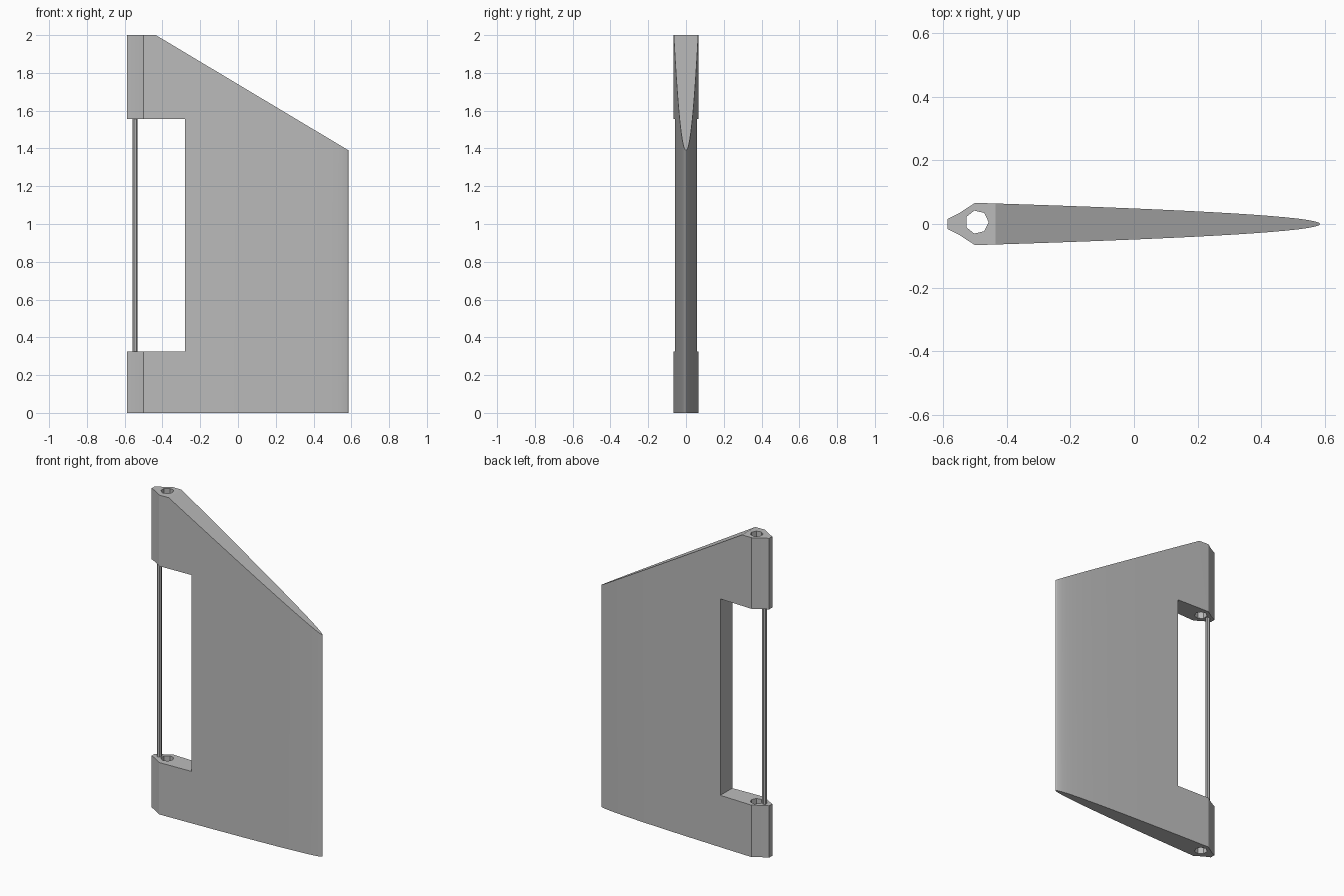
import bpy, bmesh, math
from mathutils import Vector

cube = bpy.data.objects.get("Cube")
if cube:
    bpy.data.objects.remove(cube, do_unlink=True)

grey = bpy.data.materials.new("plain grey")
grey.use_nodes = True
colour = (0.5, 0.5, 0.5, 1)
grey.diffuse_color = colour
grey.node_tree.nodes["Principled BSDF"].inputs["Base Color"].default_value = colour

TIP, SHOULDER, HALF = 0.585, -0.5, 0.0665
GAP_LOW, GAP_HIGH, GAP_BACK = 0.325, 1.555, -0.28


def prism(name, outline, z0, z1):
    """Extrude a flat outline from z0 to z1."""
    bm = bmesh.new()
    base = bm.faces.new([bm.verts.new((x, y, z0)) for x, y in outline])
    top = bmesh.ops.extrude_face_region(bm, geom=[base])["geom"]
    verts = [v for v in top if isinstance(v, bmesh.types.BMVert)]
    bmesh.ops.translate(bm, verts=verts, vec=(0, 0, z1 - z0))
    bmesh.ops.recalc_face_normals(bm, faces=bm.faces)
    mesh = bpy.data.meshes.new(name)
    bm.to_mesh(mesh)
    bm.free()
    ob = bpy.data.objects.new(name, mesh)
    bpy.context.collection.objects.link(ob)
    mesh.materials.append(grey)
    return ob


def ring(x, y, r, n):
    return [(x + r * math.cos(math.tau * i / n), y + r * math.sin(math.tau * i / n))
            for i in range(n)]


def cut(target, cutter):
    """Subtract the cutter, then delete it."""
    mod = target.modifiers.new("cut", "BOOLEAN")
    mod.operation, mod.solver, mod.object = "DIFFERENCE", "EXACT", cutter
    cutter.hide_render = True
    bpy.context.view_layer.objects.active = target
    bpy.ops.object.modifier_apply(modifier=mod.name)
    bpy.data.objects.remove(cutter, do_unlink=True)


# Fin section: blunt hinge nose, then a parabolic taper to the tip
side = [(-0.587, 0.0155), (-0.548, 0.035)]
steps = 16
for i in range(steps):
    s = 1 - i / steps
    side.append((TIP - (TIP - SHOULDER) * s * s, HALF * s))
outline = side + [(TIP, 0)] + [(x, -y) for x, y in reversed(side)]
fin = prism("fin", outline, 0, 2)

# Sloping top edge
bm = bmesh.new()
bm.from_mesh(fin.data)
start, end = Vector((-0.435, 0, 2)), Vector((TIP, 0, 1.39))
run = end - start
geom = bm.verts[:] + bm.edges[:] + bm.faces[:]
res = bmesh.ops.bisect_plane(bm, geom=geom, plane_co=start,
                             plane_no=(-run.z, 0, run.x), clear_outer=True)
rim = [e for e in bm.edges if e.is_boundary]
bmesh.ops.holes_fill(bm, edges=rim, sides=0)
bmesh.ops.recalc_face_normals(bm, faces=bm.faces)
bm.to_mesh(fin.data)
bm.free()

# Window in the hinge side, and the pin hole through both lugs
window = [(-1, -1), (GAP_BACK, -1), (GAP_BACK, 1), (-1, 1)]
cut(fin, prism("window_cutter", window, GAP_LOW, GAP_HIGH))
cut(fin, prism("hole_cutter", ring(-0.494, 0.006, 0.037, 7), -0.5, 2.5))

# Thin rod between the lugs
rod = prism("hinge_rod", ring(-0.547, 0.004, 0.014, 7), GAP_LOW - 0.01, GAP_HIGH + 0.01)

# Smooth the curved sides, keep corners sharp
bpy.ops.object.select_all(action="DESELECT")
fin.select_set(True)
bpy.context.view_layer.objects.active = fin
bpy.ops.object.shade_smooth_by_angle(angle=math.radians(25))
